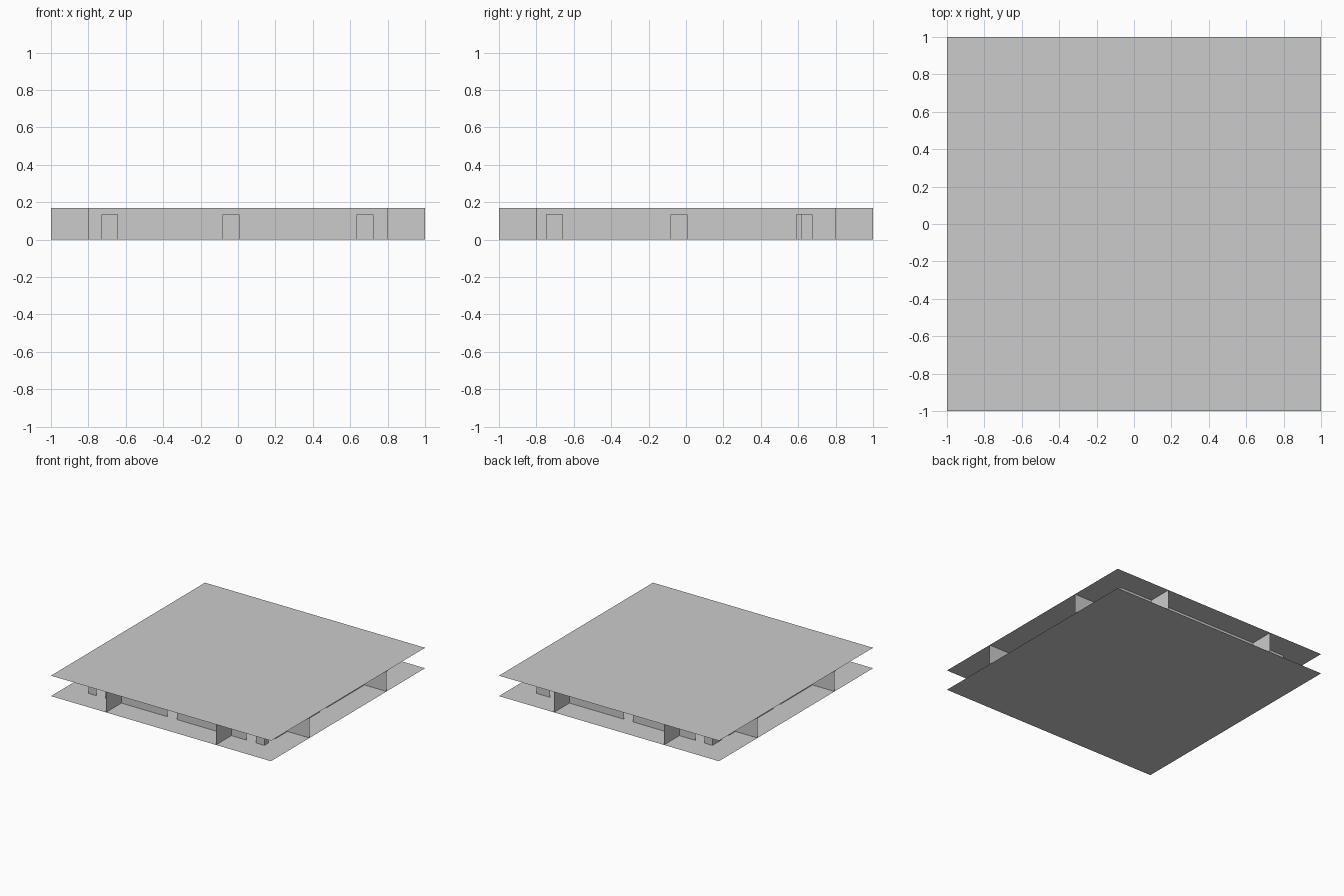
import bpy

if "Cube" in bpy.data.objects:
    bpy.data.objects.remove(bpy.data.objects["Cube"])

H = 0.168       # storey height
DOOR = 0.133    # door height
R = 0.8         # partition ring
CORE = 0.62     # inner core


def mesh_object(name, quads):
    """One object from a list of four-cornered flat panels."""
    verts = [v for q in quads for v in q]
    faces = [tuple(range(4 * i, 4 * i + 4)) for i in range(len(quads))]
    me = bpy.data.meshes.new(name)
    me.from_pydata(verts, [], faces)
    me.update()
    ob = bpy.data.objects.new(name, me)
    bpy.context.collection.objects.link(ob)
    return ob


def slab(z):
    return [(-1, -1, z), (1, -1, z), (1, 1, z), (-1, 1, z)]


def panel(axis, at, a, b, z0=0.0, z1=H):
    """Upright panel running from a to b along axis, at a fixed other coordinate."""
    def p(t, z):
        return (t, at, z) if axis == 'x' else (at, t, z)
    return [p(a, z0), p(b, z0), p(b, z1), p(a, z1)]


def wall_with_doors(name, axis, at, doors):
    quads, start = [], -R
    for a, b in doors:
        quads.append(panel(axis, at, start, a))
        quads.append(panel(axis, at, a, b, DOOR, H))   # piece above the door
        start = b
    quads.append(panel(axis, at, start, R))
    return mesh_object(name, quads)


# Floor and ceiling
mesh_object("floor", [slab(0)])
mesh_object("ceiling", [slab(H)])

# Partition ring with three doorways per side
front_doors = [(-0.727, -0.645), (-0.08, 0.005), (0.637, 0.722)]
back_doors = [(-0.727, -0.645), (-0.08, 0.005), (0.59, 0.675)]
side_doors = [(-0.745, -0.66), (-0.08, 0.005), (0.59, 0.675)]
wall_with_doors("front_wall", 'x', -R, front_doors)
wall_with_doors("back_wall", 'x', R, back_doors)
wall_with_doors("right_wall", 'y', R, side_doors)
wall_with_doors("left_wall", 'y', -R, side_doors)

# Room dividers from the ring to the outer edge
for label, s in (("near", -1), ("far", 1)):
    mesh_object(f"{label}_y_dividers",
                [panel('y', x, s * R, s * 1.0) for x in (-0.5, 0.5)])
    mesh_object(f"{label}_x_dividers",
                [panel('x', y, s * R, s * 1.0) for y in (-0.5, 0.5)])

# Inner core walls
mesh_object("core_walls",
            [panel(ax, s * CORE, -CORE, CORE) for ax in 'xy' for s in (-1, 1)])

# Cross walls closing each corridor
mesh_object("corridor_cross_walls",
            [panel(ax, 0.5, s * CORE, s * R) for ax in 'xy' for s in (-1, 1)])
